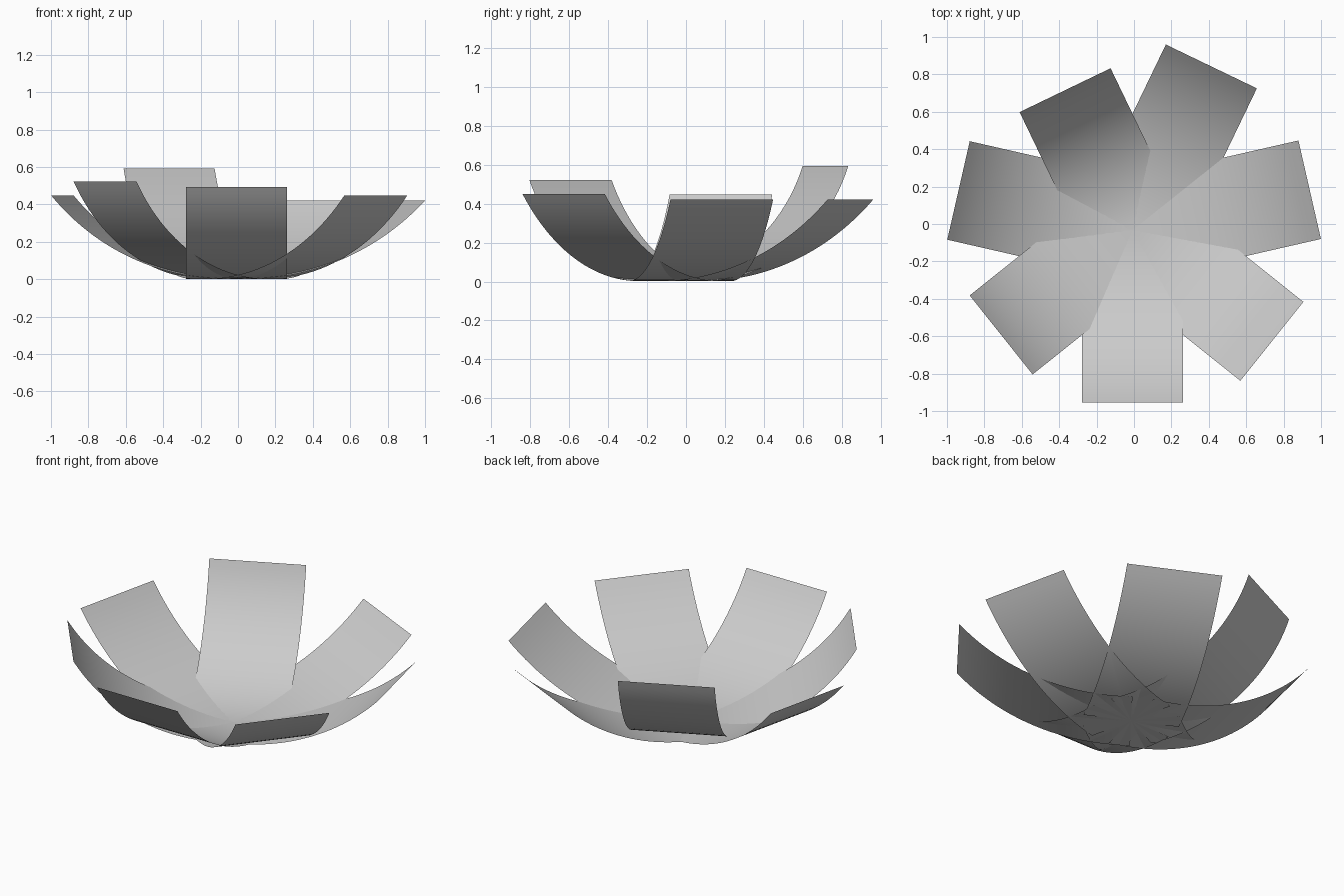
import bpy, bmesh, math
from mathutils import Matrix

cube = bpy.data.objects.get("Cube")
if cube:
    bpy.data.objects.remove(cube, do_unlink=True)

WIDTH, LENGTH, SEGMENTS = 0.54, 1.087, 24
CENTRE = Matrix.Translation((-0.008, -0.033, 0.002))

grey = bpy.data.materials.new("light grey")
grey.use_nodes = True
colour = (0.6, 0.6, 0.6, 1)
grey.diffuse_color = colour
grey.node_tree.nodes["Principled BSDF"].inputs["Base Color"].default_value = colour


def petal(name, heading, bend):
    """Thin sheet of fixed length, bent upward into an arc from the centre."""
    radius = LENGTH / bend
    bm = bmesh.new()
    rows = []
    for i in range(SEGMENTS + 1):
        a = bend * i / SEGMENTS
        x, z = radius * math.sin(a), radius * (1 - math.cos(a))
        rows.append([bm.verts.new((x, side * WIDTH / 2, z)) for side in (-1, 1)])
    for (a, b), (c, d) in zip(rows, rows[1:]):
        bm.faces.new((a, c, d, b)).smooth = True
    bm.transform(CENTRE @ Matrix.Rotation(heading, 4, "Z"))
    mesh = bpy.data.meshes.new(name)
    bm.to_mesh(mesh)
    bm.free()
    mesh.materials.append(grey)
    bpy.context.collection.objects.link(bpy.data.objects.new(name, mesh))


# Seven petals evenly spaced, each with its own bend in degrees
petals = [("front_petal", 56), ("front_left_petal", 50.2), ("left_petal", 46.5),
          ("back_left_petal", 46.5), ("back_right_petal", 70.8),
          ("right_petal", 50), ("front_right_petal", 60.1)]
for i, (name, bend) in enumerate(petals):
    petal(name, math.tau * i / len(petals) - math.pi / 2, math.radians(bend))
